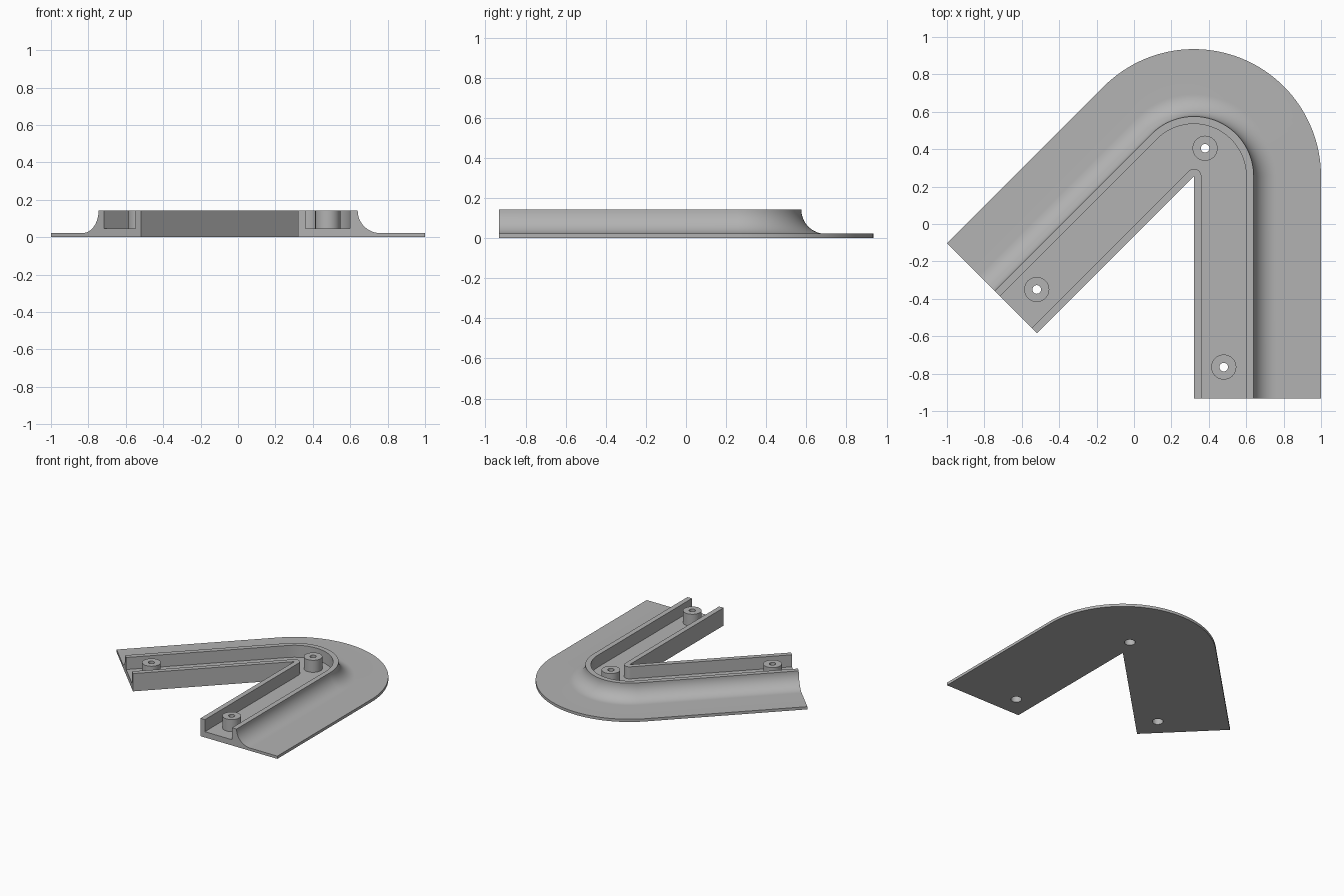
import bpy, bmesh, math
from mathutils import Vector

if "Cube" in bpy.data.objects:
    bpy.data.objects.remove(bpy.data.objects["Cube"])

APEX = Vector((0.32, 0.255, 0))   # inner corner, centre of the bend
LENGTH = 1.187                    # arm length
BEND = math.radians(135)
TOP, FLOOR, FLANGE = 0.142, 0.046, 0.022
BOSSES = [(0.48, -0.765), (0.38, 0.405), (-0.52, -0.35)]

grey = bpy.data.materials.new("plain grey")
grey.diffuse_color = (0.45, 0.45, 0.45, 1)
grey.use_nodes = True
grey.node_tree.nodes["Principled BSDF"].inputs["Base Color"].default_value = grey.diffuse_color


def make_object(name, bm):
    bmesh.ops.remove_doubles(bm, verts=bm.verts, dist=1e-5)
    bmesh.ops.recalc_face_normals(bm, faces=bm.faces)
    mesh = bpy.data.meshes.new(name)
    bm.to_mesh(mesh)
    bm.free()
    obj = bpy.data.objects.new(name, mesh)
    mesh.materials.append(grey)
    bpy.context.collection.objects.link(obj)
    return obj


def activate(obj):
    bpy.ops.object.select_all(action='DESELECT')
    obj.select_set(True)
    bpy.context.view_layer.objects.active = obj


def skin(bm, rings):
    """Join neighbouring closed sections with quads, dropping collapsed sides."""
    for a, b in zip(rings, rings[1:]):
        for i in range(len(a)):
            j = (i + 1) % len(a)
            quad = []
            for v in (a[i], a[j], b[j], b[i]):
                if all((v.co - w.co).length > 1e-6 for w in quad):
                    quad.append(v)
            if len(quad) > 2:
                bm.faces.new(quad)


def lathe(name, profile, centre, steps=48):
    bm = bmesh.new()
    rings = []
    for k in range(steps + 1):
        a = 2 * math.pi * k / steps
        rings.append([bm.verts.new((centre[0] + r * math.cos(a), centre[1] + r * math.sin(a), z))
                      for r, z in profile])
    skin(bm, rings)
    return make_object(name, bm)


# Cross-section: inner wall, channel, outer wall, concave fillet, flange
profile = [(0, 0), (0, TOP), (0.04, TOP), (0.04, FLOOR), (0.28, FLOOR), (0.28, TOP)]
for k in range(17):
    a = math.pi + math.pi / 2 * k / 16
    profile.append((0.44 + 0.12 * math.cos(a), TOP + 0.12 * math.sin(a)))
profile += [(0.68, FLANGE), (0.68, 0)]

# Stations: straight arm, bend, straight arm
stations = [(0, Vector((0, -LENGTH, 0)))]
stations += [(BEND * k / 48, Vector((0, 0, 0))) for k in range(49)]
stations.append((BEND, Vector((math.cos(BEND + math.pi / 2), math.sin(BEND + math.pi / 2), 0)) * LENGTH))

bm = bmesh.new()
rings = []
for a, shift in stations:
    out = Vector((math.cos(a), math.sin(a), 0))
    rings.append([bm.verts.new(APEX + shift + out * u + Vector((0, 0, z))) for u, z in profile])
skin(bm, rings)
bm.faces.new(rings[0])
bm.faces.new(rings[-1])
body = make_object("corner_channel", bm)

# Screw holes through the floor
for i, c in enumerate(BOSSES):
    bm = bmesh.new()
    bmesh.ops.create_cone(bm, cap_ends=True, segments=48, radius1=0.04, radius2=0.04, depth=0.1)
    bmesh.ops.translate(bm, verts=bm.verts, vec=(c[0], c[1], 0.02))
    cutter = make_object(f"hole_cutter_{i + 1}", bm)
    mod = body.modifiers.new("hole", 'BOOLEAN')
    mod.object, mod.operation, mod.solver = cutter, 'DIFFERENCE', 'EXACT'
    activate(body)
    bpy.ops.object.modifier_apply(modifier=mod.name)
    bpy.data.objects.remove(cutter)

# Screw bosses with a narrow bore above a wide recess
section = [(0.04, FLOOR), (0.04, 0.1), (0.023, 0.1), (0.023, TOP), (0.067, TOP), (0.067, FLOOR)]
parts = [body] + [lathe(f"screw_boss_{i + 1}", section, c) for i, c in enumerate(BOSSES)]

for obj in parts:
    activate(obj)
    bpy.ops.object.shade_smooth_by_angle(angle=math.radians(30))
